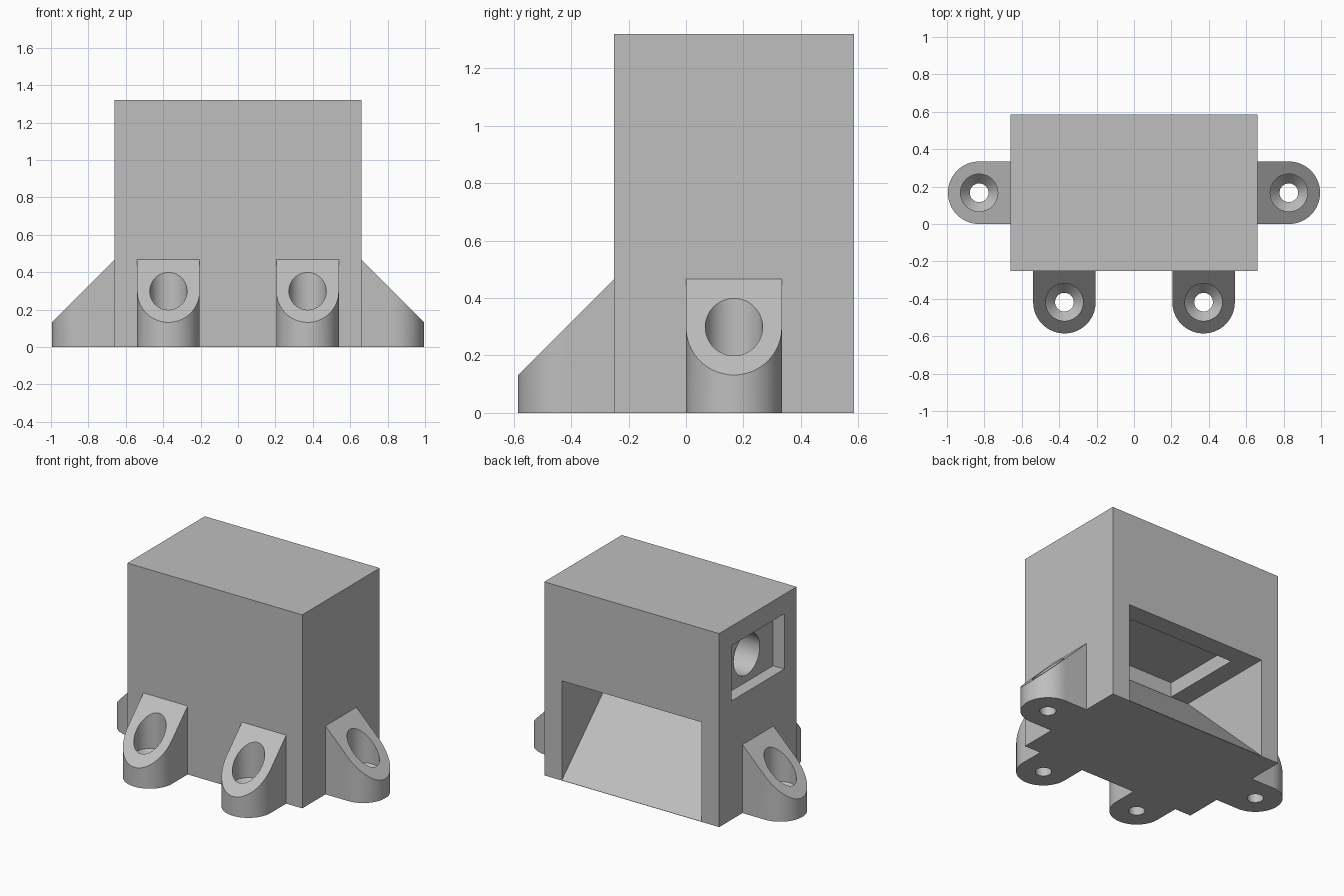
import bpy, bmesh, math
from mathutils import Matrix, Vector

default = bpy.data.objects.get("Cube")
if default:
    bpy.data.objects.remove(default, do_unlink=True)

GREY = (0.52, 0.52, 0.52, 1)
mat = bpy.data.materials.new("plain grey")
mat.use_nodes = True
mat.diffuse_color = GREY
mat.node_tree.nodes["Principled BSDF"].inputs["Base Color"].default_value = GREY

# Main sizes
HALF, FRONT, BACK, TOP = 0.66, -0.25, 0.585, 1.32
WALL = 0.133
LUG_R, LUG_TOP, REACH = 0.167, 0.467, 0.335


def to_object(bm, name):
    bmesh.ops.recalc_face_normals(bm, faces=bm.faces)
    mesh = bpy.data.meshes.new(name)
    bm.to_mesh(mesh)
    bm.free()
    mesh.materials.append(mat)
    obj = bpy.data.objects.new(name, mesh)
    bpy.context.collection.objects.link(obj)
    return obj


def prism(name, points, direction):
    """Extrude a closed outline of 3D points along a direction."""
    bm = bmesh.new()
    face = bm.faces.new([bm.verts.new(p) for p in points])
    out = bmesh.ops.extrude_face_region(bm, geom=[face])
    verts = [v for v in out["geom"] if isinstance(v, bmesh.types.BMVert)]
    bmesh.ops.translate(bm, verts=verts, vec=direction)
    return to_object(bm, name)


def box(name, x0, x1, y0, y1, z0, z1):
    outline = [(x0, y0, z0), (x1, y0, z0), (x1, y1, z0), (x0, y1, z0)]
    return prism(name, outline, (0, 0, z1 - z0))


def revolve(name, profile, sides=48):
    """Stack of rings from (radius, height) pairs, capped at both ends."""
    bm = bmesh.new()
    rings = [[bm.verts.new((r * math.cos(math.tau * i / sides),
                            r * math.sin(math.tau * i / sides), z))
              for i in range(sides)] for r, z in profile]
    for low, high in zip(rings, rings[1:]):
        for i in range(sides):
            j = (i + 1) % sides
            bm.faces.new((low[i], low[j], high[j], high[i]))
    bm.faces.new(rings[0])
    bm.faces.new(rings[-1])
    return to_object(bm, name)


def cut(obj, cutter):
    mod = obj.modifiers.new("cut", 'BOOLEAN')
    mod.operation, mod.solver, mod.object = 'DIFFERENCE', 'EXACT', cutter
    bpy.context.view_layer.objects.active = obj
    bpy.ops.object.modifier_apply(modifier=mod.name)
    bpy.data.objects.remove(cutter, do_unlink=True)


def smooth(obj):
    bpy.ops.object.select_all(action='DESELECT')
    obj.select_set(True)
    bpy.context.view_layer.objects.active = obj
    bpy.ops.object.shade_smooth_by_angle(angle=math.radians(30))


# Housing
housing = box("housing", -HALF, HALF, FRONT, BACK, 0, TOP)
inner_front, inner_back = FRONT + WALL, BACK - WALL
inner_x, mouth_top = HALF - WALL, 0.68

# Rear mouth with a sloping chute
cut(housing, prism("chute_cutter", [
    (-inner_x, inner_front, mouth_top), (-inner_x, BACK, 0.002),
    (-inner_x, BACK + 0.2, 0.002), (-inner_x, BACK + 0.2, mouth_top)],
    (2 * inner_x, 0, 0)))

# Shallow pocket in the ceiling of the mouth
cut(housing, box("pocket_cutter", -0.395, 0.395, inner_front, inner_back,
                 mouth_top - 0.01, 0.78))

# Side window with a round bore behind it
cut(housing, box("window_cutter", -HALF - 0.1, -HALF + 0.085,
                 inner_front, inner_back, 0.81, 1.187))
bore = revolve("bore_cutter", [(0.14, 0), (0.14, 0.6)])
bore.data.transform(Matrix.Translation((-HALF + 0.03, 0.167, 0.997))
                    @ Matrix.Rotation(math.pi / 2, 4, 'Y'))
cut(housing, bore)
smooth(housing)


def mounting_lug(name, x, y, angle):
    """Rounded foot leaving the wall at (x, y), with a 45 degree top."""
    centre = REACH - LUG_R
    arc = [(centre + LUG_R * math.sin(a), -LUG_R * math.cos(a), 0)
           for a in (math.pi * i / 32 for i in range(33))]
    lug = prism(name, [(-0.03, LUG_R, 0), (-0.03, -LUG_R, 0)] + arc,
                (0, 0, LUG_TOP))
    bm = bmesh.new()
    bm.from_mesh(lug.data)
    out = bmesh.ops.bisect_plane(
        bm, geom=bm.verts[:] + bm.edges[:] + bm.faces[:],
        plane_co=(0, 0, LUG_TOP), plane_no=Vector((1, 0, 1)).normalized(),
        clear_outer=True)
    rim = [e for e in out["geom_cut"] if isinstance(e, bmesh.types.BMEdge)]
    bmesh.ops.contextual_create(bm, geom=rim)
    bmesh.ops.recalc_face_normals(bm, faces=bm.faces)
    bm.to_mesh(lug.data)
    bm.free()
    # Countersunk screw hole
    hole = revolve("hole_cutter", [(0.05, -0.1), (0.05, 0.09),
                                   (0.1, 0.15), (0.1, 0.6)])
    hole.data.transform(Matrix.Translation((centre, 0, 0)))
    cut(lug, hole)
    lug.data.transform(Matrix.Translation((x, y, 0))
                       @ Matrix.Rotation(angle, 4, 'Z'))
    smooth(lug)


# Two side lugs and two front lugs
for side, s in (("left", 1), ("right", -1)):
    mounting_lug(side + "_side_lug", s * HALF, 0.167, 0 if s > 0 else math.pi)
    mounting_lug(side + "_front_lug", s * 0.372, FRONT, -math.pi / 2)
